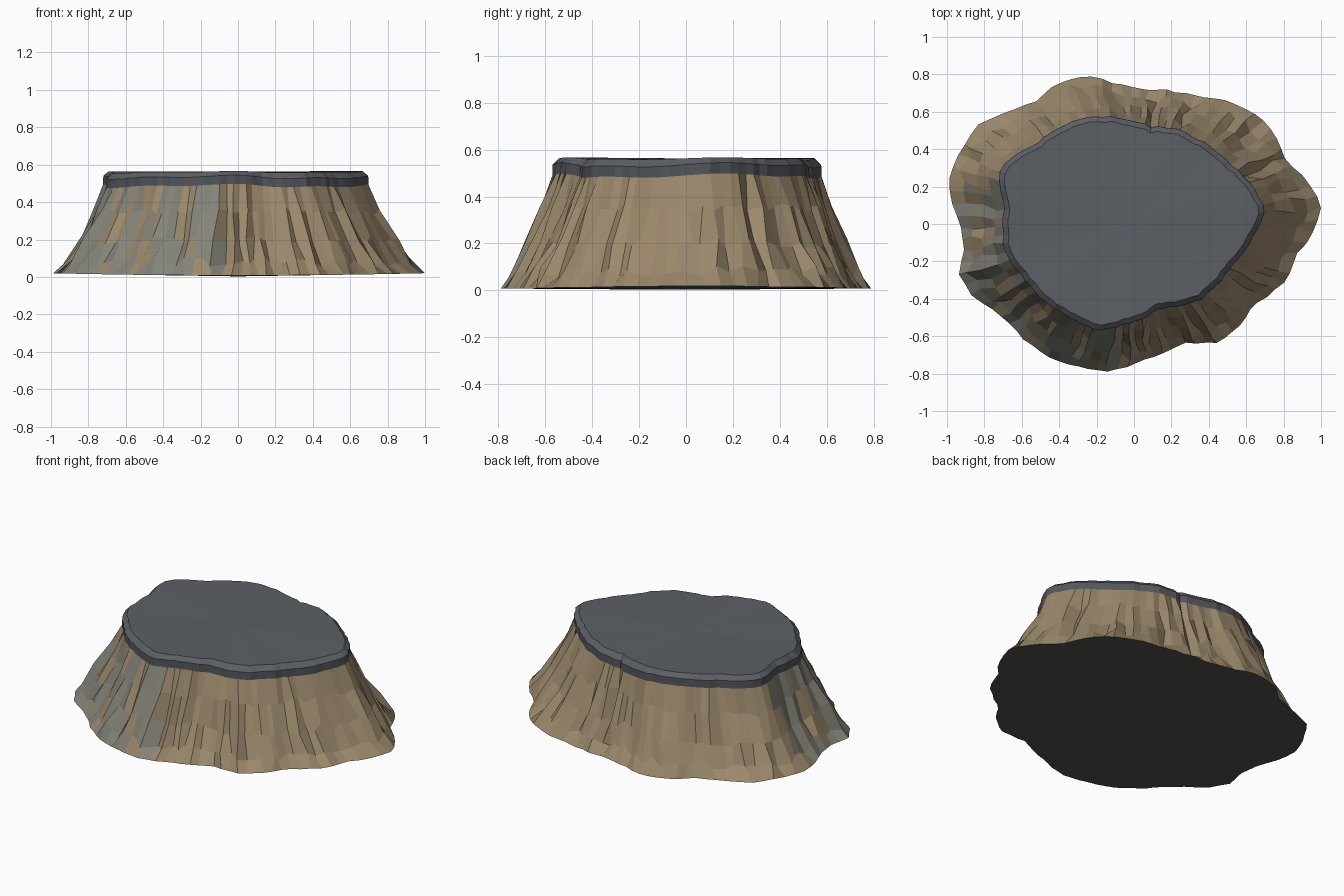
import bpy, bmesh, math, random

if "Cube" in bpy.data.objects:
    bpy.data.objects.remove(bpy.data.objects["Cube"])

random.seed(7)
N = 96

# outlines seen from above (foot of the cliff, rim of the cap)
BASE = [(1, .07), (.93, .24), (.82, .33), (.78, .42), (.71, .55), (.57, .63), (.35, .68), (.16, .715),
        (.06, .71), (-.13, .76), (-.25, .80), (-.42, .75), (-.53, .66), (-.68, .6), (-.81, .55),
        (-.94, .38), (-1, .21), (-.93, .02), (-.91, -.12), (-.94, -.27), (-.85, -.4), (-.69, -.5),
        (-.57, -.64), (-.4, -.73), (-.17, -.79), (.0, -.75), (.14, -.69), (.27, -.63), (.45, -.635),
        (.57, -.55), (.64, -.43), (.81, -.3), (.86, -.17), (.94, -.09)]
RIM = [(.705, .07), (.63, .21), (.52, .32), (.35, .45), (.25, .5), (.09, .52), (-.09, .57), (-.28, .565),
       (-.42, .51), (-.52, .43), (-.71, .31), (-.72, .19), (-.69, .1), (-.7, -.03), (-.69, -.16),
       (-.62, -.25), (-.49, -.4), (-.34, -.5), (-.2, -.565), (0, -.52), (.14, -.45), (.35, -.41),
       (.45, -.32), (.54, -.2), (.63, -.08)]


def radius(points, a):
    """Outline radius at angle a, interpolated between the listed points."""
    pol = sorted((math.atan2(y, x) % math.tau, math.hypot(x, y)) for x, y in points)
    pol = [(pol[-1][0] - math.tau, pol[-1][1])] + pol + [(pol[0][0] + math.tau, pol[0][1])]
    a %= math.tau
    for (a0, r0), (a1, r1) in zip(pol, pol[1:]):
        if a0 <= a <= a1:
            return r0 + (r1 - r0) * (a - a0) / (a1 - a0)


def material(name, rgb):
    m = bpy.data.materials.new(name)
    m.diffuse_color = (*rgb, 1)
    m.use_nodes = True
    m.node_tree.nodes["Principled BSDF"].inputs["Base Color"].default_value = m.diffuse_color
    return m


def finish(name, bm, mats):
    me = bpy.data.meshes.new(name)
    bm.to_mesh(me)
    bm.free()
    for m in mats:
        me.materials.append(m)
    bpy.context.collection.objects.link(bpy.data.objects.new(name, me))


def loft(bm, rings, choose):
    for k, (lo, hi) in enumerate(zip(rings, rings[1:])):
        for i in range(N):
            j = (i + 1) % N
            f = bm.faces.new((lo[i], lo[j], hi[j], hi[i]))
            f.material_index = choose(i, k)


def fan(bm, ring, centre, up, mat):
    c = bm.verts.new(centre)
    for i in range(N):
        a, b = ring[i], ring[(i + 1) % N]
        f = bm.faces.new((a, b, c) if up else (b, a, c))
        f.material_index = mat


def wave(a):
    return .007 * math.sin(3 * a + .5) + .005 * math.sin(7 * a)


tan = material("tan_rock", (.33, .25, .15))
grey = material("grey_rock", (.23, .23, .19))
slate = material("slate", (.105, .115, .13))
slate_dark = material("slate_side", (.085, .092, .105))
under = material("underside", (.08, .08, .07))
angles = [math.tau * (i + .3) / N for i in range(N)]
rim_r = [radius(RIM, a) + random.uniform(-.006, .006) for a in angles]
foot_r = [radius(BASE, a) + random.uniform(-.008, .006) for a in angles]

# cliff: rough rows with vertical crevices between foot and rim
bm = bmesh.new()
crevice = [random.choice((-.02, -.008, 0, .008, .014)) for _ in range(N)]
rings = []
for z, t, rough in ((.01, 1, 0), (.08, .78, 1), (.20, .50, 1), (.35, .21, .8), (.487, 0, 0)):
    ring = []
    for i, a in enumerate(angles):
        r = rim_r[i] + (foot_r[i] - rim_r[i]) * t
        r += rough * (crevice[i] + random.uniform(-.012, .012))
        b = a + rough * random.uniform(-.022, .022)
        x, y = r * math.cos(b), r * math.sin(b)
        h = z + rough * random.uniform(-.025, .025)
        h += wave(a) if t == 0 else (.012 * x * x - .002 if t == 1 else 0)
        ring.append(bm.verts.new((x, y, h)))
    rings.append(ring)


def rock(i, k):
    # grey patches on the front left side
    d = math.degrees(angles[i])
    return int(162 < d < 262 and random.random() < (.45 if d < 180 else .68))


loft(bm, rings, rock)
fan(bm, rings[0], (0, 0, .003), False, 2)
finish("cliff", bm, (tan, grey, under))

# cap: upright band, sloped lip and flat top
bm = bmesh.new()
rings = []
for z, inset in ((.487, 0), (.533, .001), (.561, .03)):
    rings.append([bm.verts.new(((rim_r[i] - inset) * math.cos(a), (rim_r[i] - inset) * math.sin(a),
                                z + wave(a) * (.5 if inset > .01 else 1)))
                  for i, a in enumerate(angles)])
loft(bm, rings, lambda i, k: 1 - k)
fan(bm, rings[-1], (-.04, .02, .562), True, 0)
finish("cap", bm, (slate, slate_dark))
